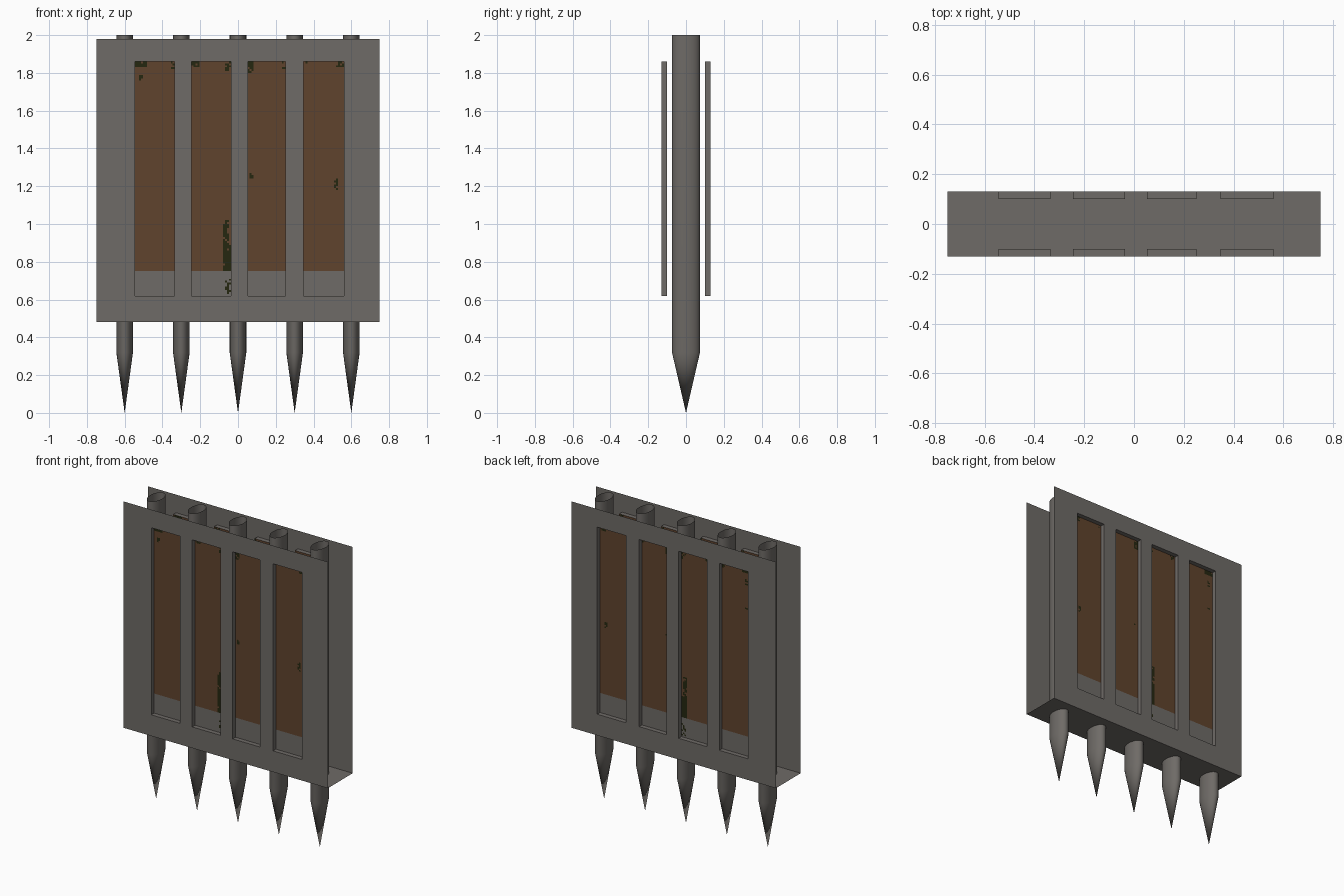
import bpy, bmesh, math, random
from mathutils import Vector

if "Cube" in bpy.data.objects:
    bpy.data.objects.remove(bpy.data.objects["Cube"])

random.seed(4)


def material(name, rgb):
    m = bpy.data.materials.new(name)
    m.diffuse_color = (*rgb, 1)
    m.use_nodes = True
    m.node_tree.nodes["Principled BSDF"].inputs["Base Color"].default_value = m.diffuse_color
    return m


GREY = material("warm grey metal", (0.158, 0.147, 0.135))
BROWN = material("rust brown", (0.117, 0.056, 0.026))
MOSS = material("dark moss", (0.018, 0.020, 0.005))

WINDOWS = [(-0.545, -0.335), (-0.245, -0.037), (0.052, 0.252), (0.348, 0.56)]
Z0, Z1, RUST_Z = 0.62, 1.86, 0.75
HALF_W, BOTTOM, TOP = 0.75, 0.48, 1.98
OUTER, INNER = 0.13, 0.10


def quad(bm, pts, facing, mat=0):
    """Add a quad whose normal points towards 'facing'."""
    f = bm.faces.new([bm.verts.new(p) for p in pts])
    f.normal_update()
    if f.normal.dot(Vector(facing)) < 0:
        f.normal_flip()
    f.material_index = mat


def finish(bm, name, mats):
    bmesh.ops.remove_doubles(bm, verts=bm.verts, dist=1e-5)
    me = bpy.data.meshes.new(name)
    bm.to_mesh(me)
    bm.free()
    for m in mats:
        me.materials.append(m)
    ob = bpy.data.objects.new(name, me)
    bpy.context.collection.objects.link(ob)
    return ob


# Moss patches: window, x range, z range, density
PATCHES = [
    (0, -0.545, -0.485, 1.83, 1.86, 0.85), (0, -0.36, -0.335, 1.82, 1.86, 0.6),
    (0, -0.52, -0.50, 1.74, 1.79, 0.6), (0, -0.52, -0.49, 1.585, 1.605, 0.6),
    (1, -0.245, -0.205, 1.83, 1.86, 0.7), (1, -0.07, -0.037, 1.80, 1.86, 0.7),
    (1, -0.075, -0.037, 0.75, 0.89, 0.97), (1, -0.08, -0.05, 0.88, 1.02, 0.75),
    (1, -0.07, -0.037, 0.63, 0.71, 0.6),
    (2, 0.052, 0.085, 1.80, 1.86, 0.8), (2, 0.23, 0.252, 1.82, 1.86, 0.4),
    (2, 0.06, 0.08, 1.24, 1.27, 0.6),
    (3, 0.52, 0.56, 1.83, 1.86, 0.6), (3, 0.348, 0.365, 1.84, 1.86, 0.4),
    (3, 0.51, 0.525, 1.18, 1.24, 0.7),
]


def panel_colour(w, x, z):
    for pw, a, b, c, d, density in PATCHES:
        if pw == w and a < x < b and c < z < d and random.random() < density:
            return 2
    return 1 if z > RUST_Z else 0


# Front and back walls: thin sheets with four recessed windows
for name, s in (("front_wall", -1), ("back_wall", 1)):
    bm = bmesh.new()
    xs = sorted([-HALF_W, HALF_W] + [x for w in WINDOWS for x in w])
    zs = [BOTTOM, Z0, Z1, TOP]
    yo, yi = s * OUTER, s * INNER
    for i in range(len(xs) - 1):
        for k in range(3):
            if i % 2 == 1 and k == 1:
                continue
            a, b, c, d = xs[i], xs[i + 1], zs[k], zs[k + 1]
            quad(bm, [(a, yo, c), (b, yo, c), (b, yo, d), (a, yo, d)], (0, s, 0))
    for a, b in WINDOWS:
        for x, n in ((a, 1), (b, -1)):
            quad(bm, [(x, yo, Z0), (x, yi, Z0), (x, yi, Z1), (x, yo, Z1)], (n, 0, 0))
        for z, n in ((Z0, 1), (Z1, -1)):
            quad(bm, [(a, yo, z), (b, yo, z), (b, yi, z), (a, yi, z)], (0, 0, n))
    finish(bm, name, [GREY])

    # Recessed panels: grey sill, rusty above, mossy spots
    bm = bmesh.new()
    nx, nz = 20, 124
    for w, (a, b) in enumerate(WINDOWS):
        dx, dz = (b - a) / nx, (Z1 - Z0) / nz
        for i in range(nx):
            for k in range(nz):
                x, z = a + i * dx, Z0 + k * dz
                quad(bm, [(x, yi, z), (x + dx, yi, z), (x + dx, yi, z + dz), (x, yi, z + dz)],
                     (0, s, 0), panel_colour(w, x + dx / 2, z + dz / 2))
    finish(bm, name.replace("wall", "panels"), [GREY, BROWN, MOSS])

# Bottom sheet joining both walls
bm = bmesh.new()
quad(bm, [(-HALF_W, -OUTER, BOTTOM), (HALF_W, -OUTER, BOTTOM),
          (HALF_W, OUTER, BOTTOM), (-HALF_W, OUTER, BOTTOM)], (0, 0, -1))
finish(bm, "bottom_sheet", [GREY])

# Five oval, open-topped stakes with pointed tips
N = 24
for j in range(5):
    bm = bmesh.new()
    cx = -0.6 + 0.3 * j
    rings = [[bm.verts.new((cx + 0.044 * math.cos(t), 0.074 * math.sin(t), z))
              for t in (2 * math.pi * i / N for i in range(N))] for z in (0.32, 2.0)]
    tip = bm.verts.new((cx, 0, 0))
    for i in range(N):
        n = (i + 1) % N
        bm.faces.new((rings[0][i], rings[0][n], rings[1][n], rings[1][i]))
        bm.faces.new((tip, rings[0][n], rings[0][i]))
    for f in bm.faces:
        f.smooth = True
    finish(bm, f"stake_{j + 1}", [GREY])
